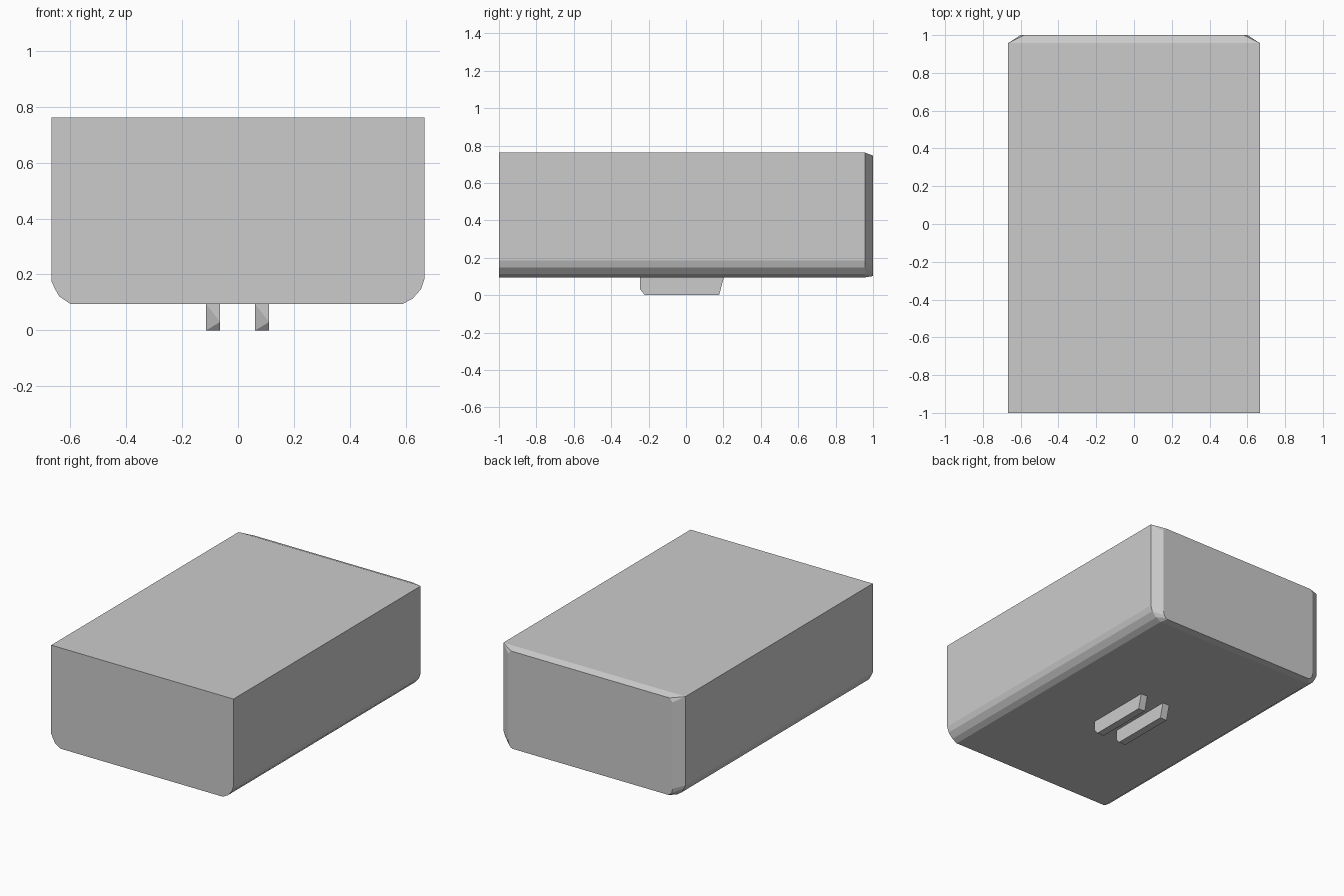
import bpy, bmesh

if "Cube" in bpy.data.objects:
    bpy.data.objects.remove(bpy.data.objects["Cube"])


def make_object(name, bm):
    bmesh.ops.remove_doubles(bm, verts=bm.verts, dist=0.0005)
    bmesh.ops.recalc_face_normals(bm, faces=bm.faces)
    mesh = bpy.data.meshes.new(name)
    bm.to_mesh(mesh)
    bm.free()
    obj = bpy.data.objects.new(name, mesh)
    bpy.context.collection.objects.link(obj)
    return obj


def loft(bm, rings):
    """Skin matching rings of points and cap both ends."""
    loops = [[bm.verts.new(p) for p in ring] for ring in rings]
    n = len(loops[0])
    for a, b in zip(loops, loops[1:]):
        for i in range(n):
            j = (i + 1) % n
            bm.faces.new((a[i], a[j], b[j], b[i]))
    bm.faces.new(loops[0])
    bm.faces.new(loops[-1])


# Body: rounded lower edges, straight upper edges, bevelled back rim
right = [(0.59, 0.095), (0.625, 0.114), (0.655, 0.148), (0.667, 0.185),
         (0.667, 0.762), (0.667, 0.762)]
left = [(-0.667, 0.762), (-0.667, 0.762), (-0.667, 0.175),
        (-0.655, 0.149), (-0.64, 0.122), (-0.60, 0.095)]
back_right = [(0.57, 0.102), (0.583, 0.108), (0.595, 0.122), (0.602, 0.15),
              (0.602, 0.722), (0.58, 0.746)]
back_left = [(-x, z) for x, z in reversed(back_right)]

bm = bmesh.new()
loft(bm, [[(x, y, z) for x, z in profile]
          for profile, y in ((right + left, -1.0), (right + left, 0.957),
                             (back_right + back_left, 1.0))])
make_object("body", bm)

# Runners: two slim feet, sloped at the back and clipped at one front corner
for name, x0, x1 in (("left_runner", -0.114, -0.064),
                     ("right_runner", 0.061, 0.111)):
    bm = bmesh.new()
    top, y0 = 0.095, -0.245
    inner = [bm.verts.new((x0, y, z)) for y, z in
             ((y0, top), (-0.22, 0), (0.177, 0), (0.202, top))]
    outer = [bm.verts.new((x1, y, z)) for y, z in
             ((y0, top), (y0, 0.03), (-0.22, 0), (0.177, 0), (0.202, top))]
    bm.faces.new(inner)
    bm.faces.new(outer)
    for face in ((inner[0], outer[0], outer[1]),
                 (inner[0], outer[1], inner[1]),
                 (inner[1], outer[1], outer[2]),
                 (inner[1], outer[2], outer[3], inner[2]),
                 (inner[2], outer[3], outer[4], inner[3]),
                 (inner[3], outer[4], outer[0], inner[0])):
        bm.faces.new(face)
    make_object(name, bm)
